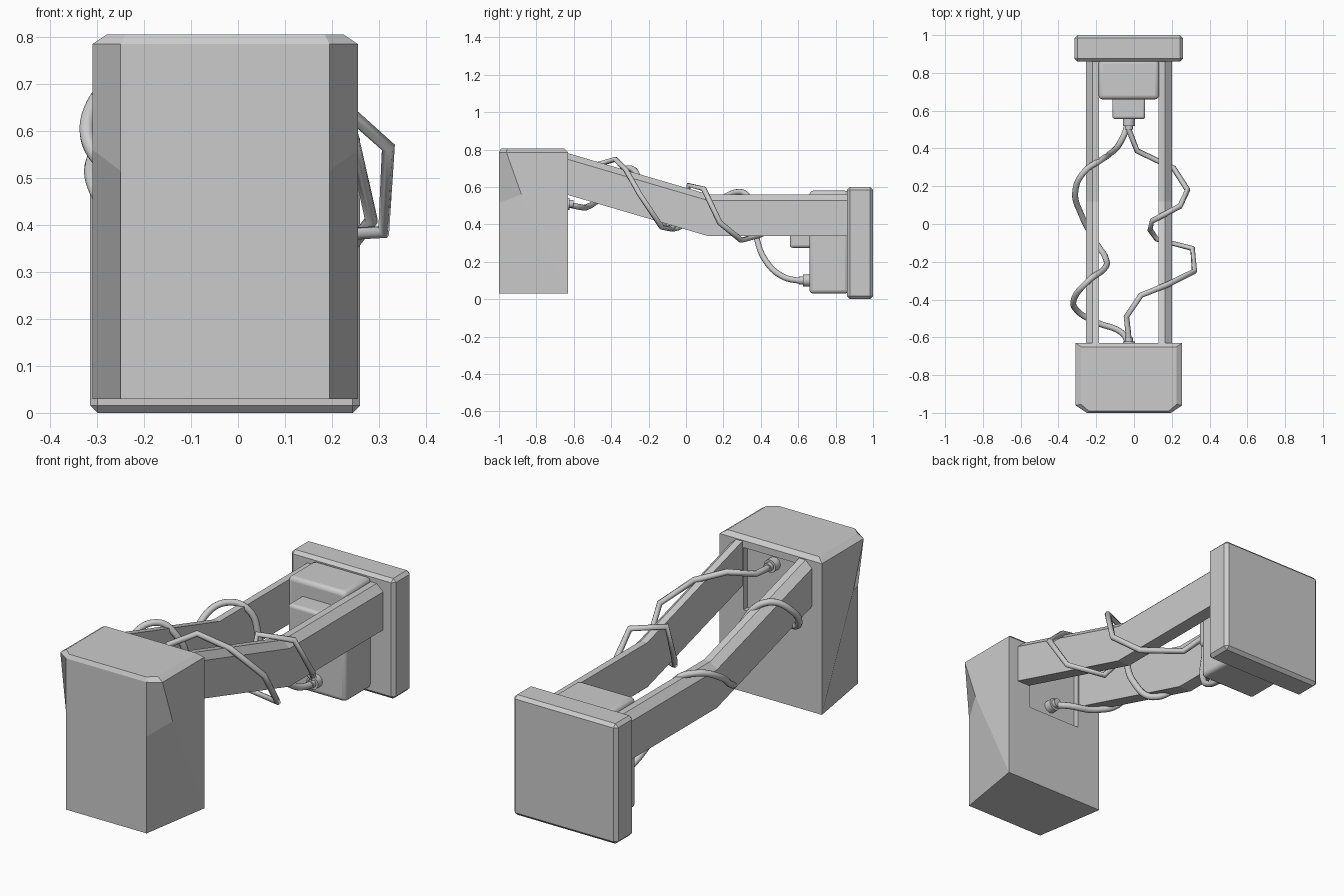
import bpy, bmesh
from mathutils import Vector

if "Cube" in bpy.data.objects:
    bpy.data.objects.remove(bpy.data.objects["Cube"])

CX = -0.0275  # centre line of the rigid parts


def mesh_obj(name, verts, faces):
    me = bpy.data.meshes.new(name)
    me.from_pydata(verts, [], faces)
    bm = bmesh.new()
    bm.from_mesh(me)
    bmesh.ops.recalc_face_normals(bm, faces=bm.faces)
    bm.to_mesh(me)
    bm.free()
    ob = bpy.data.objects.new(name, me)
    bpy.context.collection.objects.link(ob)
    return ob


def box(name, lo, hi, bevel=0, seg=1):
    lo, hi = Vector(lo), Vector(hi)
    bpy.ops.mesh.primitive_cube_add(size=1, location=(lo + hi) / 2)
    ob = bpy.context.object
    ob.name = name
    ob.scale = hi - lo
    bpy.ops.object.transform_apply(location=False, rotation=False, scale=True)
    if bevel:
        m = ob.modifiers.new("bevel", 'BEVEL')
        m.width, m.segments = bevel, seg
    if seg > 1:
        bpy.ops.object.shade_smooth_by_angle()
    return ob


def rod(name, y0, y1, z, r):
    bpy.ops.mesh.primitive_cylinder_add(vertices=20, radius=r, depth=y1 - y0,
                                        location=(CX, (y0 + y1) / 2, z),
                                        rotation=(1.570796, 0, 0))
    bpy.context.object.name = name
    bpy.ops.object.shade_smooth_by_angle()


def cable(name, pts, r, smooth):
    cu = bpy.data.curves.new(name, 'CURVE')
    cu.dimensions = '3D'
    cu.bevel_depth = r
    cu.bevel_resolution = 3 if smooth else 1
    cu.resolution_u = 8
    cu.use_fill_caps = True
    sp = cu.splines.new('BEZIER' if smooth else 'POLY')
    if smooth:
        sp.bezier_points.add(len(pts) - 1)
        for p, c in zip(sp.bezier_points, pts):
            p.co = c
            p.handle_left_type = p.handle_right_type = 'AUTO'
    else:
        sp.points.add(len(pts) - 1)
        for p, c in zip(sp.points, pts):
            p.co = (*c, 1)
    ob = bpy.data.objects.new(name, cu)
    bpy.context.collection.objects.link(ob)


# Head block: tapered lower sides, chamfered upper front corners
half = [(.2825, -.63, .03), (.2225, -1, .03), (.2225, -1, .515), (.2825, -.88, .56),
        (.2225, -1, .785), (.2825, -.96, .785), (.2825, -.63, .785),
        (.212, -.99, .805), (.2525, -.955, .805), (.2525, -.65, .805)]
n = len(half)
verts = [(CX + s * x, y, z) for s in (1, -1) for x, y, z in half]
side = [(0, 3, 2, 1), (2, 3, 5, 4), (0, 6, 5, 3), (4, 5, 8, 7), (5, 6, 9, 8)]
faces = side + [tuple(i + n for i in f) for f in side]
faces += [(0, 1, 1 + n, n), (1, 2, 4, 4 + n, 2 + n, 1 + n), (4, 7, 7 + n, 4 + n),
          (7, 8, 9, 9 + n, 8 + n, 7 + n), (6, 0, n, 6 + n), (9, 6, 6 + n, 9 + n)]
head = mesh_obj("head_block", verts, faces)

# Shallow recess in the back of the head
cutter = box("recess_cutter", (CX - .15, -.66, .44), (CX + .15, -.6, .75))
cutter.hide_render = True
cutter.hide_viewport = True
cutter.display_type = 'WIRE'
b = head.modifiers.new("recess", 'BOOLEAN')
b.operation, b.object, b.solver = 'DIFFERENCE', cutter, 'EXACT'

# Bent arms with a chamfered outer top edge
path = [(-.64, .783, .56), (.12, .56, .337), (.87, .56, .337)]
for s, label in ((1, "right_arm"), (-1, "left_arm")):
    v = []
    for y, t, bot in path:
        v += [(CX + s * x, y, z) for x, z in
              ((.157, bot), (.2275, bot), (.2275, t - .033), (.192, t), (.157, t))]
    f = [tuple(range(5)), tuple(range(10, 15))]
    f += [(k + i, k + (i + 1) % 5, k + 5 + (i + 1) % 5, k + 5 + i)
          for k in (0, 5) for i in range(5)]
    mesh_obj(label, v, f)

# Wall plate and motor housings
box("back_plate", (CX - .2875, .86, 0), (CX + .2875, 1, .6), .016)
box("motor_housing", (CX - .16, .66, .03), (CX + .16, .87, .58), .02, 3)
box("housing_step", (CX - .087, .555, .275), (CX + .087, .68, .5), .015, 3)

# Cable sockets: wide collar plus narrower neck
for name, y, z, d in (("head_upper", -.662, .70, 1), ("head_lower", -.662, .51, 1),
                      ("step", .56, .39, -1), ("housing", .665, .10, -1)):
    for part, l, r in (("collar", .04, .032), ("neck", .06, .021)):
        rod(f"{name}_socket_{part}", min(y, y + d * l), max(y, y + d * l), z, r)

# Angular cable wrapped around the right arm
cable("right_cable", [(CX, -.64, .70), (-.03, -.58, .70), (-.04, -.49, .715), (.037, -.377, .748),
                      (.18, -.32, .69), (.32, -.25, .565), (.31, -.13, .385),
                      (.12, -.08, .375), (.085, -.03, .43), (.095, .016, .61),
                      (.244, .095, .59), (.284, .18, .41), (.21, .295, .315),
                      (.016, .387, .34), (CX, .50, .39), (CX, .56, .39)], .015, False)

# Smooth cable wrapped around the left arm
cable("left_cable", [(CX, -.64, .51), (-.06, -.58, .495), (-.2, -.52, .497), (-.3, -.46, .545),
                     (-.318, -.40, .63), (-.24, -.30, .70), (-.16, -.24, .62),
                     (-.15, -.18, .48), (-.2, -.1, .382), (-.275, .04, .43),
                     (-.31, .18, .53), (-.26, .28, .573), (-.18, .335, .54),
                     (-.13, .37, .36), (-.08, .42, .215), (-.04, .51, .125),
                     (CX, .60, .10), (CX, .66, .10)], .016, True)
